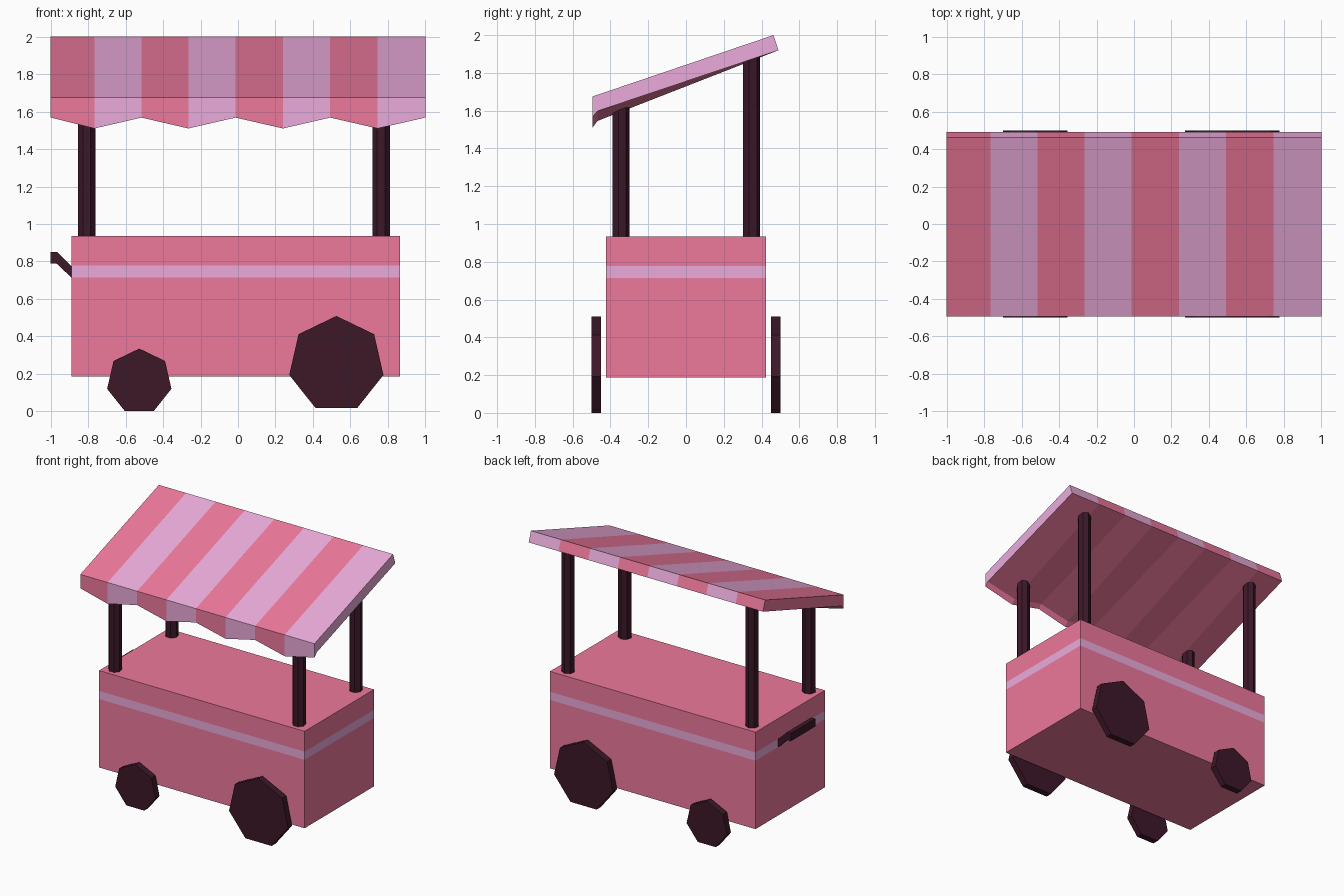
import bpy, bmesh, math

if "Cube" in bpy.data.objects:
    bpy.data.objects.remove(bpy.data.objects["Cube"])


def material(name, rgb):
    m = bpy.data.materials.new(name)
    m.diffuse_color = (*rgb, 1)
    m.use_nodes = True
    m.node_tree.nodes["Principled BSDF"].inputs["Base Color"].default_value = m.diffuse_color
    return m


PINK = material("pink", (0.85, 0.19, 0.33))
LILAC = material("lilac", (0.83, 0.41, 0.71))
DARK = material("dark_wood", (0.047, 0.009, 0.022))


def finish(name, bm, *mats):
    bmesh.ops.recalc_face_normals(bm, faces=bm.faces)
    me = bpy.data.meshes.new(name)
    bm.to_mesh(me)
    bm.free()
    for m in mats:
        me.materials.append(m)
    ob = bpy.data.objects.new(name, me)
    bpy.context.collection.objects.link(ob)
    return ob


def box(bm, lo, hi):
    vs = bmesh.ops.create_cube(bm, size=1)["verts"]
    for v in vs:
        v.co = [(a + b) / 2 + c * (b - a) for a, b, c in zip(lo, hi, v.co)]


def extrude(bm, pts, vec):
    """Closed prism from a planar outline."""
    f = bm.faces.new([bm.verts.new(p) for p in pts])
    new = bmesh.ops.extrude_face_region(bm, geom=[f], use_keep_orig=True)["geom"]
    bmesh.ops.translate(bm, vec=vec, verts=[g for g in new if isinstance(g, bmesh.types.BMVert)])


def heptagon(r):
    return [(r * math.sin(i * math.tau / 7), r * math.cos(i * math.tau / 7)) for i in range(7)]


# Body with a flush lilac band around it
bm = bmesh.new()
box(bm, (-0.89, -0.423, 0.187), (0.865, 0.423, 0.935))
for z in (0.715, 0.778):
    bmesh.ops.bisect_plane(bm, geom=bm.verts[:] + bm.edges[:] + bm.faces[:],
                           plane_co=(0, 0, z), plane_no=(0, 0, 1))
for f in bm.faces:
    f.material_index = int(0.715 < f.calc_center_median().z < 0.778)
finish("cart_body", bm, PINK, LILAC)

# Seven-sided wheels: small pair on the left, large pair on the right
for name, cx, cz, r in (("small_wheel", -0.527, 0.159, 0.176), ("large_wheel", 0.525, 0.251, 0.258)):
    for side, y in (("front", -0.5), ("back", 0.45)):
        bm = bmesh.new()
        extrude(bm, [(cx + a, y, cz + b) for a, b in heptagon(r)], (0, 0.05, 0))
        finish(f"{name}_{side}", bm, DARK)

# Four posts, taller at the back
for side, y, top in (("front", -0.347, 1.63), ("back", 0.345, 1.89)):
    for hand, x in (("left", -0.807), ("right", 0.764)):
        bm = bmesh.new()
        extrude(bm, [(x + a, y + b, 0.93) for a, b in heptagon(0.048)], (0, 0, top - 0.93))
        finish(f"{side}_{hand}_post", bm, DARK)

# Awning: one cross-section per stripe edge, with a zigzag front hem
xs = (-1, -0.767, -0.515, -0.265, -0.013, 0.24, 0.492, 0.745, 1)
bm = bmesh.new()
rings = []
for i, x in enumerate(xs):
    drop = 0.058 * (i % 2)
    section = ((-0.495, 1.675), (0.463, 2.0), (0.49, 1.92),
               (-0.468, 1.598 - drop * 0.9), (-0.495, 1.568 - drop))
    rings.append([bm.verts.new((x, y, z)) for y, z in section])
for i in range(8):
    a, b = rings[i], rings[i + 1]
    for j in range(5):
        k = (j + 1) % 5
        f = bm.faces.new((a[j], a[k], b[k], b[j]))
        # top, back edge and front hem are striped, the underside is plain
        f.material_index = i % 2 if j in (0, 1, 4) else 0
bm.faces.new(rings[0])
bm.faces.new(rings[-1]).material_index = 1
finish("awning", bm, PINK, LILAC)

# Push handle: two bent arms joined by a grip bar
bm = bmesh.new()
arm = ((-0.97, 0.79), (-0.885, 0.71), (-0.885, 0.77), (-0.965, 0.85))
for y in (-0.15, 0.11):
    extrude(bm, [(x, y, z) for x, z in arm], (0, 0.04, 0))
grip = ((-1, 0.79), (-0.97, 0.79), (-0.965, 0.85), (-1, 0.85))
extrude(bm, [(x, -0.15, z) for x, z in grip], (0, 0.3, 0))
finish("push_handle", bm, DARK)
